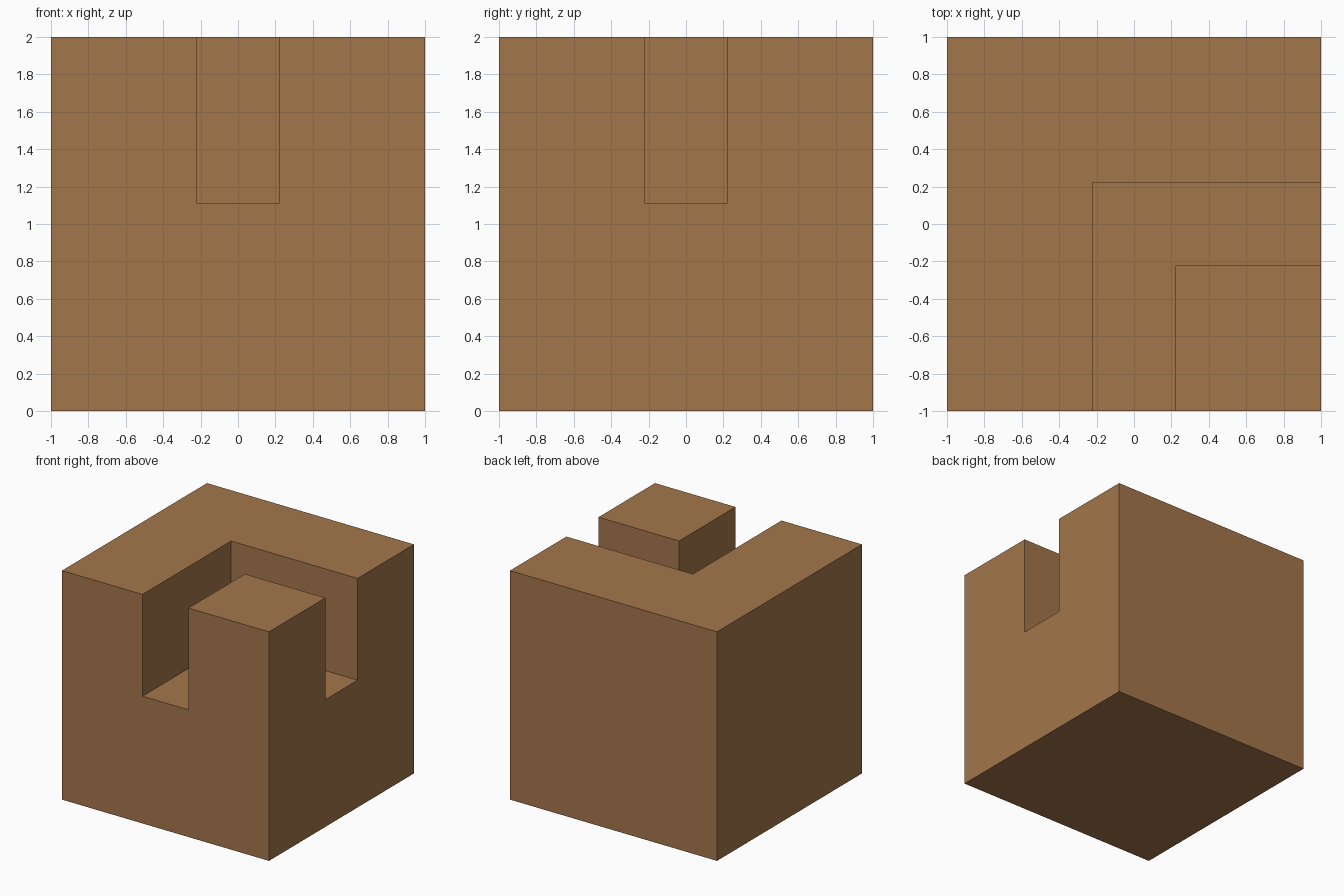
import bpy
import bmesh

if "Cube" in bpy.data.objects:
    bpy.data.objects.remove(bpy.data.objects["Cube"])

G = 2 / 9          # half width of the groove
FLOOR = 10 / 9     # height of the groove floor
OUT = 1.2          # cutter overshoot


def prism(name, outline, z0, z1):
    """Extrude a counter-clockwise outline from z0 up to z1."""
    bm = bmesh.new()
    face = bm.faces.new([bm.verts.new((x, y, z0)) for x, y in outline])
    ext = bmesh.ops.extrude_face_region(bm, geom=[face])
    for v in ext["geom"]:
        if isinstance(v, bmesh.types.BMVert):
            v.co.z = z1
    bmesh.ops.recalc_face_normals(bm, faces=bm.faces)
    mesh = bpy.data.meshes.new(name)
    bm.to_mesh(mesh)
    bm.free()
    obj = bpy.data.objects.new(name, mesh)
    bpy.context.collection.objects.link(obj)
    return obj


# Main block
block = prism("block", [(-1, -1), (1, -1), (1, 1), (-1, 1)], 0, 2)
wood = bpy.data.materials.new("wood")
wood.diffuse_color = (0.37, 0.18, 0.07, 1)
wood.use_nodes = True
wood.node_tree.nodes["Principled BSDF"].inputs["Base Color"].default_value = wood.diffuse_color
block.data.materials.append(wood)

# L-shaped groove from the front face round to the right face
groove = prism("groove_cutter", [(-G, -OUT), (G, -OUT), (G, -G), (OUT, -G),
                                 (OUT, G), (-G, G)], FLOOR, 2.2)
groove.hide_render = True

cut = block.modifiers.new("groove", "BOOLEAN")
cut.operation = "DIFFERENCE"
cut.solver = "EXACT"
cut.object = groove
bpy.context.view_layer.objects.active = block
block.select_set(True)
bpy.ops.object.modifier_apply(modifier=cut.name)
bpy.data.objects.remove(groove)
